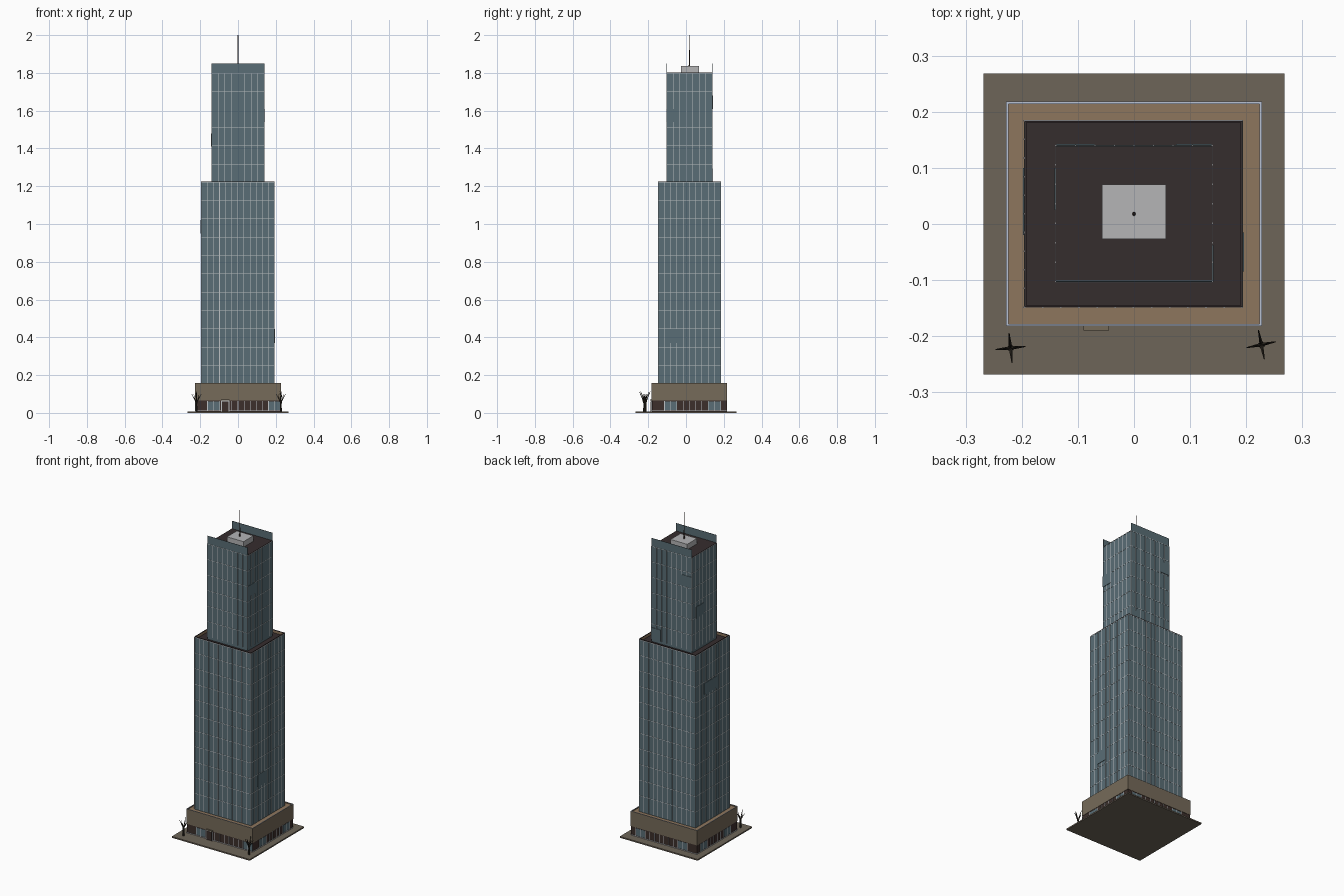
import bpy, bmesh, math
from mathutils import Vector, Matrix

cube = bpy.data.objects.get("Cube")
if cube:
    bpy.data.objects.remove(cube)


def material(name, r, g, b):
    m = bpy.data.materials.new(name)
    m.use_nodes = True
    m.diffuse_color = (r, g, b, 1)
    m.node_tree.nodes["Principled BSDF"].inputs["Base Color"].default_value = (r, g, b, 1)
    return m


GLASS = material("blue grey glass", 0.10, 0.155, 0.18)
FRAME = material("pale frame", 0.52, 0.54, 0.56)
STONE = material("brown stone", 0.18, 0.145, 0.10)
PAVING = material("paving", 0.155, 0.13, 0.098)
TERRACE = material("tan terrace", 0.27, 0.18, 0.11)
ROOF = material("dark roof", 0.036, 0.026, 0.027)
SHOP = material("dark shop window", 0.045, 0.028, 0.024)
PLANT = material("light grey", 0.46, 0.46, 0.47)
BARK = material("dark bark", 0.025, 0.02, 0.014)
RIM = material("pale blue rim", 0.48, 0.54, 0.66)


def finish(name, bm, mat):
    me = bpy.data.meshes.new(name)
    bm.to_mesh(me)
    bm.free()
    me.materials.append(mat)
    ob = bpy.data.objects.new(name, me)
    bpy.context.collection.objects.link(ob)
    return ob


def add_box(bm, x0, x1, y0, y1, z0, z1):
    size = Matrix.Diagonal((x1 - x0, y1 - y0, z1 - z0, 1))
    centre = Matrix.Translation(((x0 + x1) / 2, (y0 + y1) / 2, (z0 + z1) / 2))
    bmesh.ops.create_cube(bm, size=1, matrix=centre @ size)


def boxes(name, mat, *items):
    bm = bmesh.new()
    for item in items:
        add_box(bm, *item)
    return finish(name, bm, mat)


def add_rod(bm, a, b, r0, r1, sides=6):
    a, b = Vector(a), Vector(b)
    turn = (b - a).to_track_quat('Z', 'Y').to_matrix().to_4x4()
    bmesh.ops.create_cone(bm, cap_ends=True, segments=sides, radius1=r0, radius2=r1,
                          depth=(b - a).length, matrix=Matrix.Translation((a + b) / 2) @ turn)


def on_wall(plan, side, u0, u1, z0, z1, out):
    """Box lying on one wall of a rectangular plan; u runs along x or y."""
    x0, x1, y0, y1 = plan
    return {"front": (u0, u1, y0 - out, y0, z0, z1), "back": (u0, u1, y1, y1 + out, z0, z1),
            "left": (x1, x1 + out, u0, u1, z0, z1), "right": (x0 - out, x0, u0, u1, z0, z1)}[side]


def span(plan, side):
    return plan[:2] if side in ("front", "back") else plan[2:]


def ring(plan, t, z0, z1):
    x0, x1, y0, y1 = plan
    return [(x0, x1, y0, y0 + t, z0, z1), (x0, x1, y1 - t, y1, z0, z1),
            (x0, x0 + t, y0 + t, y1 - t, z0, z1), (x1 - t, x1, y0 + t, y1 - t, z0, z1)]


SIDES = ("front", "back", "left", "right")
BASE = (-0.228, 0.228, -0.182, 0.218)
LOWER = (-0.195, 0.193, -0.148, 0.184)
UPPER = (-0.139, 0.139, -0.103, 0.140)


def curtain_wall(name, plan, z0, z1, floors, bays_x, bays_y, w):
    bars = []
    for side in SIDES:
        u0, u1 = span(plan, side)
        n = bays_x if side in ("front", "back") else bays_y
        for i in range(n + 1):
            u = u0 + (u1 - u0) * i / n
            bars.append(on_wall(plan, side, u - w / 2, u + w / 2, z0, z1, 0.0015))
        for i in range(1, floors + 1):
            z = z0 + (z1 - z0) * i / floors
            bars.append(on_wall(plan, side, u0, u1, z - w, z, 0.001))
    boxes(name, FRAME, *bars)


# Ground slab and base
boxes("paving_slab", PAVING, (-0.268, 0.268, -0.268, 0.268, 0, 0.008))
boxes("shop_floor_core", SHOP, (-0.226, 0.226, -0.18, 0.216, 0.008, 0.065))
boxes("base_wall", STONE, (*BASE, 0.065, 0.150), *ring(BASE, 0.004, 0.150, 0.157))
boxes("base_terrace", TERRACE, (-0.224, 0.224, -0.178, 0.214, 0.150, 0.1515))
boxes("base_rim", RIM, *ring(BASE, 0.004, 0.157, 0.158))

# Shop windows with pale frames
SHOP_PLAN = (-0.226, 0.226, -0.18, 0.216)
panes, frames = [], []
for side in SIDES:
    u0, u1 = span(SHOP_PLAN, side)
    n = 14 if side in ("front", "back") else 12
    step = (u1 - u0) / n
    for i in range(n):
        u = u0 + i * step
        if i in (2, 3, n - 3, n - 2) and side != "front" or side == "front" and i in (2, 3, 12, 13):
            panes.append(on_wall(SHOP_PLAN, side, u, u + step, 0.015, 0.06, 0.001))
        if i > 1:
            frames.append(on_wall(SHOP_PLAN, side, u - 0.0015, u + 0.0015, 0.012, 0.063, 0.0018))
    frames.append(on_wall(SHOP_PLAN, side, u0, u1, 0.009, 0.013, 0.0018))
boxes("shop_glass", GLASS, *panes)
boxes("shop_frames", FRAME, *frames)

# Entrance
boxes("entrance_surround", FRAME, (-0.09, -0.045, -0.186, -0.18, 0.008, 0.065))
boxes("entrance_door", SHOP, (-0.086, -0.049, -0.188, -0.18, 0.008, 0.061))
boxes("entrance_canopy", STONE, (-0.09, -0.045, -0.19, -0.18, 0.065, 0.071))

# Lower tower
boxes("lower_tower", GLASS, (*LOWER, 0.150, 1.205), *ring(LOWER, 0.002, 1.205, 1.222))
boxes("lower_roof", ROOF, (-0.193, 0.191, -0.146, 0.182, 1.205, 1.207))
boxes("lower_parapet_lining", TERRACE, *ring((-0.193, 0.191, -0.146, 0.182), 0.001, 1.207, 1.222))
boxes("lower_coping", ROOF, *ring(LOWER, 0.003, 1.222, 1.226))
curtain_wall("lower_mullions", LOWER, 0.155, 1.222, 11, 12, 10, 0.0028)

# Upper tower, with screens rising at front and back
boxes("upper_tower", GLASS, (*UPPER, 1.205, 1.80))
curtain_wall("upper_mullions", UPPER, 1.222, 1.80, 6, 8, 7, 0.0024)
boxes("upper_roof", ROOF, (-0.139, 0.139, -0.101, 0.138, 1.80, 1.802))
boxes("roof_screens", GLASS, (-0.139, 0.139, -0.103, -0.1015, 1.80, 1.85),
      (-0.139, 0.139, 0.1385, 0.140, 1.80, 1.85))

# Plain glass panels laid over the grid
boxes("plain_panels", GLASS,
      on_wall(LOWER, "left", -0.085, -0.015, 0.37, 0.445, 0.003),
      on_wall(UPPER, "left", -0.103, -0.037, 1.54, 1.61, 0.003),
      on_wall(LOWER, "right", -0.02, 0.10, 0.95, 1.02, 0.003),
      on_wall(UPPER, "right", 0.025, 0.10, 1.41, 1.48, 0.003),
      on_wall(UPPER, "back", -0.138, -0.07, 1.61, 1.68, 0.003),
      on_wall(UPPER, "back", 0.075, 0.138, 1.225, 1.295, 0.003))

# Plant room and mast
boxes("plant_room", PLANT, (-0.057, 0.057, -0.027, 0.070, 1.80, 1.836))
bm = bmesh.new()
add_rod(bm, (0, 0.018, 1.836), (0, 0.018, 1.89), 0.0035, 0.003, 8)
add_rod(bm, (0, 0.018, 1.89), (0, 0.018, 2.0), 0.002, 0.0015, 8)
finish("mast", bm, SHOP)

# Bare trees
for name, x, y, spin in (("left_tree", 0.227, -0.215, 0.2), ("right_tree", -0.22, -0.221, 0.1)):
    bm = bmesh.new()
    add_rod(bm, (x, y, 0.008), (x, y, 0.062), 0.006, 0.004)
    for i in range(4):
        a = spin + i * math.pi / 2
        dx, dy = math.cos(a), math.sin(a)
        tip = 0.10 + 0.012 * (i % 2)
        add_rod(bm, (x, y, 0.055), (x + 0.026 * dx, y + 0.026 * dy, tip), 0.0035, 0.001, 5)
        add_rod(bm, (x, y, 0.04), (x + 0.014 * dy, y - 0.014 * dx, tip - 0.015), 0.0025, 0.001, 5)
    finish(name, bm, BARK)
